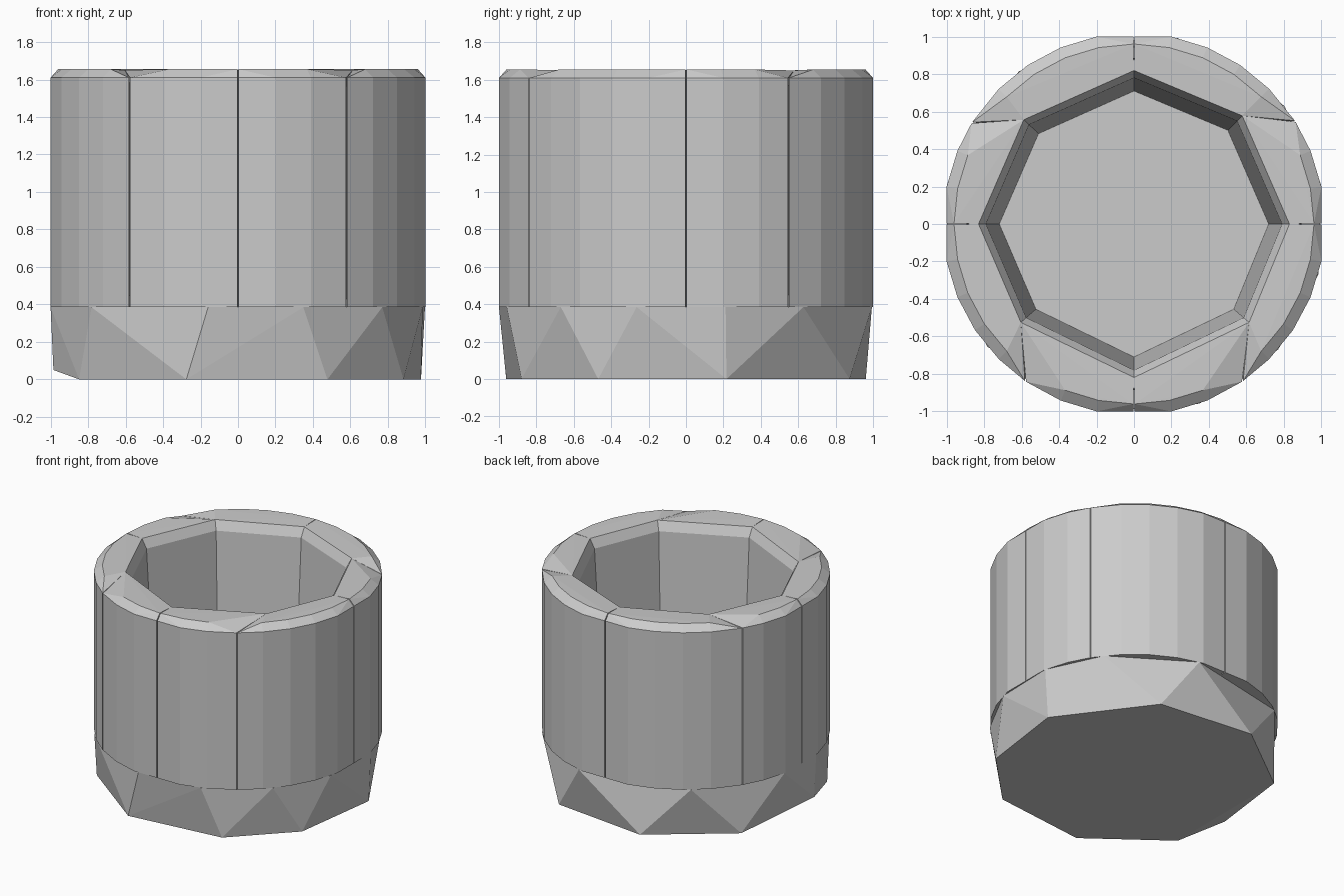
import bpy, bmesh
from math import cos, sin, radians

if "Cube" in bpy.data.objects:
    bpy.data.objects.remove(bpy.data.objects["Cube"])


def ring(r, deg, z):
    # point on a circle, flattened to the 2 unit bounding square
    x, y = r * cos(radians(deg)), r * sin(radians(deg))
    return (max(-1, min(1, x)), max(-1, min(1, y)), z)


def hull(name, points):
    bm = bmesh.new()
    for p in points:
        bm.verts.new(p)
    res = bmesh.ops.convex_hull(bm, input=bm.verts[:])
    junk = {g for g in res["geom_interior"] + res["geom_unused"]
            if isinstance(g, bmesh.types.BMVert)}
    bmesh.ops.delete(bm, geom=list(junk), context='VERTS')
    bmesh.ops.recalc_face_normals(bm, faces=bm.faces[:])
    mesh = bpy.data.meshes.new(name)
    bm.to_mesh(mesh)
    bm.free()
    obj = bpy.data.objects.new(name, mesh)
    bpy.context.collection.objects.link(obj)
    return obj


# faceted base slab: irregular bottom and top polygons joined by triangles
BASE_TOP = 0.385
bottom = [12.5, 61, 106, 148, 212, 254, 298.5, 332]
top = [12, 38, 77, 127, 168, 190, 220, 261, 290, 319, 345]
base = [ring(1.0, a, 0) for a in bottom] + [ring(1.0, 190, 0.05)]
base += [ring(1.02, a, BASE_TOP) for a in top]
hull("base", base)

# eight wall staves: inner corner (x, y) and the angle where the end cut meets the outside
joints = [(0.79, 0.0, 0), (0.55, 0.55, 32.5), (0.0, 0.78, 90), (-0.56, 0.53, 148),
          (-0.79, 0.0, 180), (-0.575, -0.50, 235.4), (0.0, -0.78, 270), (0.585, -0.50, 304.6)]
for i, (x0, y0, a0) in enumerate(joints):
    x1, y1, a1 = joints[(i + 1) % 8]
    a1 = a1 if a1 > a0 else a1 + 360
    pts = []
    # inner face: tapered, with a small chamfer at the rim
    for x, y in ((x0, y0), (x1, y1)):
        for s, z in ((0.91, BASE_TOP), (1.0, 1.58), (1.05, 1.65)):
            pts.append((x * s, y * s, z))
    # outer face: steps of a 32-sided ring, flat across the four axes
    mids = [k * 11.25 for k in range(33) if k % 8 and a0 + 3 < k * 11.25 < a1 - 3]
    for a in [a0 + 0.2] + mids + [a1 - 0.2]:
        pts += [ring(1.02, a, BASE_TOP), ring(1.02, a, 1.61)]
    # flat top, dropping away toward the diagonal end cuts
    for a in mids + [a for a in (a0 + 0.2, a1 - 0.2) if round(a) % 90 == 0]:
        pts.append(ring(0.96, a, 1.655))
    hull("wall_stave_%d" % (i + 1), pts)
